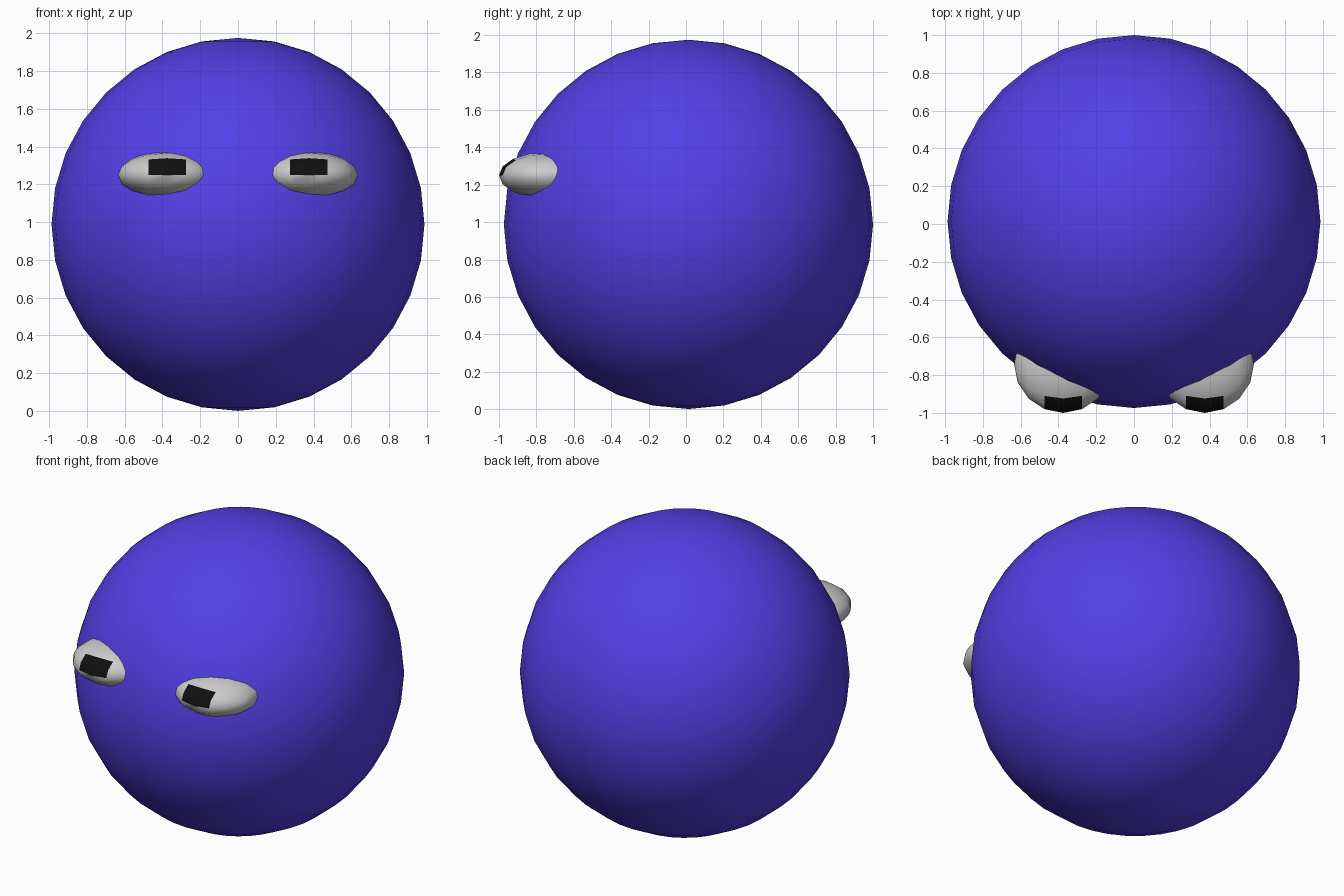
import bpy, bmesh
from math import radians
from mathutils import Matrix, Vector

if "Cube" in bpy.data.objects:
    bpy.data.objects.remove(bpy.data.objects["Cube"])


def material(name, color):
    m = bpy.data.materials.new(name)
    m.diffuse_color = (*color, 1)
    m.use_nodes = True
    m.node_tree.nodes["Principled BSDF"].inputs["Base Color"].default_value = m.diffuse_color
    return m


def finish(name, bm, mats, angle):
    mesh = bpy.data.meshes.new(name)
    bm.to_mesh(mesh)
    bm.free()
    for m in mats:
        mesh.materials.append(m)
    ob = bpy.data.objects.new(name, mesh)
    bpy.context.collection.objects.link(ob)
    bpy.ops.object.select_all(action='DESELECT')
    ob.select_set(True)
    bpy.context.view_layer.objects.active = ob
    bpy.ops.object.shade_smooth_by_angle(angle=radians(angle))
    return ob


purple = material("purple", (0.09, 0.05, 0.8))
grey = material("eye_grey", (0.8, 0.8, 0.8))
black = material("pupil_black", (0.005, 0.005, 0.005))

# Round body
bm = bmesh.new()
bmesh.ops.create_uvsphere(bm, u_segments=32, v_segments=16, radius=0.987)
bmesh.ops.translate(bm, verts=bm.verts, vec=(0, 0.013, 0.988))
finish("body", bm, [purple], 30)

# Flattened eyes, pole along x, half sunk in the body
R = 0.26
for side, name in ((-1, "left_eye"), (1, "right_eye")):
    bm = bmesh.new()
    bmesh.ops.create_uvsphere(bm, u_segments=16, v_segments=8, radius=R)
    bm.transform(Matrix.Rotation(radians(90), 4, 'Y'))
    # Pupil: the front faces just above the eye's middle line
    for f in bm.faces:
        c = f.calc_center_median()
        if abs(c.x) < 0.09 and c.y < -0.17 and c.z > 0:
            f.material_index = 1
    bm.transform(Matrix.Translation(Vector((side * 0.375, -0.74, 1.25)))
                 @ Matrix.Diagonal((1, 1, 0.125 / R, 1)))
    finish(name, bm, [grey, black], 38)
